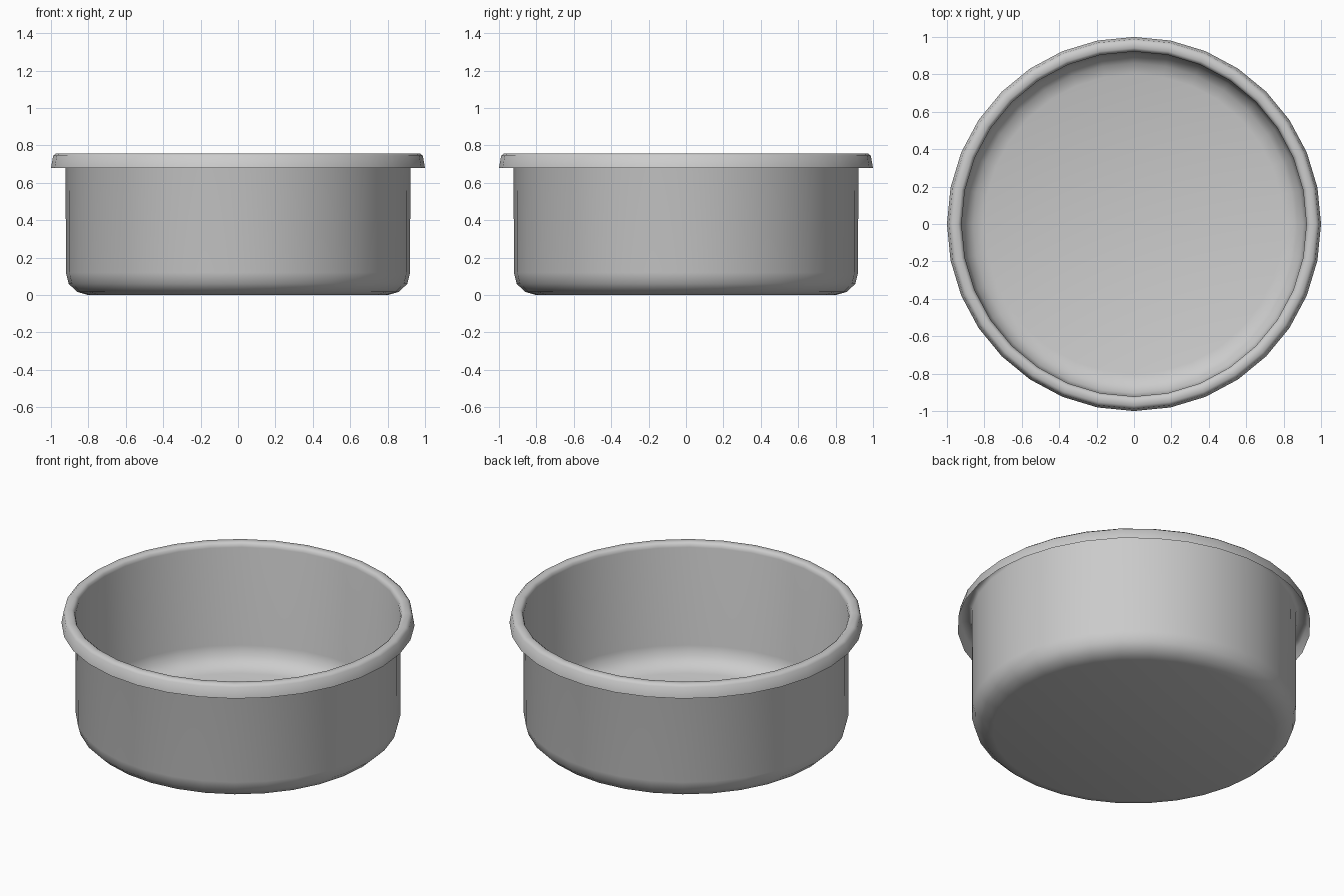
import bpy, bmesh, math

if "Cube" in bpy.data.objects:
    bpy.data.objects.remove(bpy.data.objects["Cube"], do_unlink=True)

SIDES = 32


def make_material(name, rgb):
    mat = bpy.data.materials.new(name)
    mat.use_nodes = True
    color = (*rgb, 1.0)
    mat.diffuse_color = color
    mat.node_tree.nodes["Principled BSDF"].inputs["Base Color"].default_value = color
    return mat


def lathe(name, profile, mat, floor=False):
    """Turn (radius, height) points around z into a thin pressed sheet."""
    bm = bmesh.new()
    angles = [2 * math.pi * i / SIDES for i in range(SIDES)]
    rings = [[bm.verts.new((r * math.cos(a), r * math.sin(a), z)) for a in angles]
             for r, z in profile]
    for low, high in zip(rings, rings[1:]):
        for i in range(SIDES):
            j = (i + 1) % SIDES
            bm.faces.new((low[i], low[j], high[j], high[i]))
    if floor:
        bm.faces.new(rings[0][::-1])
    mesh = bpy.data.meshes.new(name)
    bm.to_mesh(mesh)
    bm.free()
    mesh.materials.append(mat)
    obj = bpy.data.objects.new(name, mesh)
    bpy.context.collection.objects.link(obj)
    bpy.ops.object.select_all(action="DESELECT")
    obj.select_set(True)
    bpy.context.view_layer.objects.active = obj
    bpy.ops.object.shade_smooth_by_angle(angle=math.radians(60))
    return obj


grey = make_material("grey_metal", (0.6, 0.6, 0.6))

# Pan: flat floor, rounded lower corner, straight wall, rolled lip with open skirt
wall = [(0.80, 0), (0.86, 0.017), (0.905, 0.06), (0.92, 0.12), (0.922, 0.73)]
lip = [(0.927, 0.748), (0.94, 0.758), (0.972, 0.758), (0.988, 0.745), (1.0, 0.68)]
lathe("round_pan", wall + lip, grey, floor=True)
